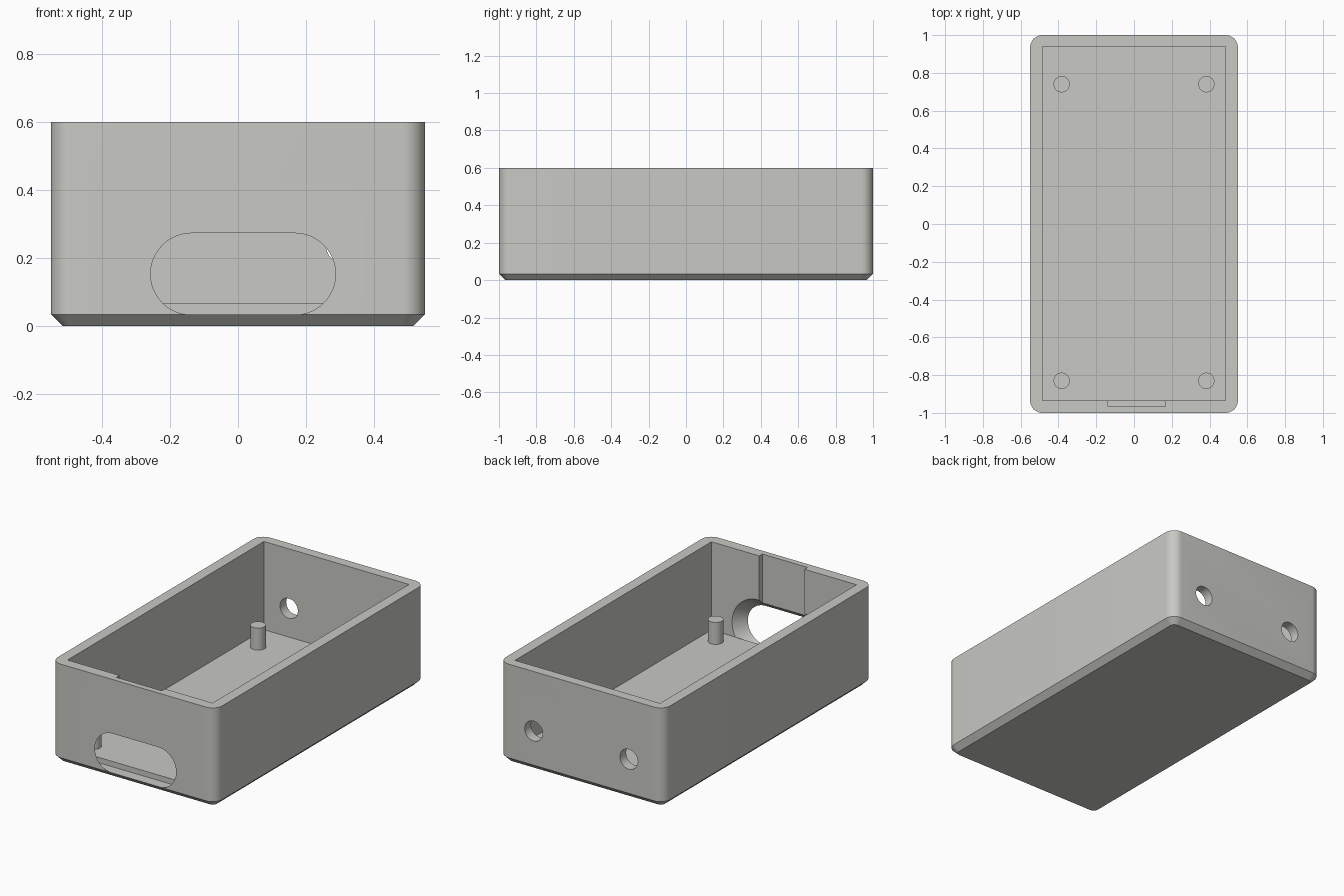
import bpy, bmesh, math
from mathutils import Vector

if "Cube" in bpy.data.objects:
    bpy.data.objects.remove(bpy.data.objects["Cube"])

grey = bpy.data.materials.new("warm_grey")
grey.diffuse_color = (0.58, 0.58, 0.55, 1)
grey.use_nodes = True
grey.node_tree.nodes["Principled BSDF"].inputs["Base Color"].default_value = grey.diffuse_color


def make_object(name, bm):
    bmesh.ops.recalc_face_normals(bm, faces=bm.faces)
    mesh = bpy.data.meshes.new(name)
    bm.to_mesh(mesh)
    bm.free()
    mesh.materials.append(grey)
    obj = bpy.data.objects.new(name, mesh)
    bpy.context.collection.objects.link(obj)
    return obj


def loft(loops):
    """Closed solid through rings that have equal point counts."""
    bm = bmesh.new()
    rings = [[bm.verts.new(p) for p in loop] for loop in loops]
    n = len(rings[0])
    for a, b in zip(rings, rings[1:]):
        for i in range(n):
            j = (i + 1) % n
            bm.faces.new((a[i], a[j], b[j], b[i]))
    bm.faces.new(rings[0])
    bm.faces.new(rings[-1])
    return bm


def rounded_rect(hx, hy, r, z, steps=10):
    pts = []
    for k, (sx, sy) in enumerate(((1, 1), (-1, 1), (-1, -1), (1, -1))):
        for i in range(steps + 1):
            a = math.pi / 2 * (k + i / steps)
            pts.append((sx * (hx - r) + r * math.cos(a),
                        sy * (hy - r) + r * math.sin(a), z))
    return pts


def stadium(y, r, cx=0.015, cz=0.153, half=0.152, steps=24):
    pts = []
    for side, start in ((1, -math.pi / 2), (-1, math.pi / 2)):
        for i in range(steps + 1):
            a = start + math.pi * i / steps
            pts.append((cx + side * half + r * math.cos(a), y, cz + r * math.sin(a)))
    return pts


def box(name, x0, x1, y0, y1, z0, z1):
    return make_object(name, loft([[(x0, y0, z), (x1, y0, z), (x1, y1, z), (x0, y1, z)]
                                   for z in (z0, z1)]))


def cylinder(name, r, start, end, n=40):
    start, end = Vector(start), Vector(end)
    q = (end - start).to_track_quat('Z', 'Y')
    ring = [q @ Vector((r * math.cos(2 * math.pi * i / n),
                        r * math.sin(2 * math.pi * i / n), 0)) for i in range(n)]
    return make_object(name, loft([[start + p for p in ring], [end + p for p in ring]]))


def cut(target, cutter):
    cutter.hide_render = True
    mod = target.modifiers.new("cut", 'BOOLEAN')
    mod.operation, mod.solver, mod.object = 'DIFFERENCE', 'EXACT', cutter
    bpy.context.view_layer.objects.active = target
    bpy.ops.object.modifier_apply(modifier=mod.name)
    bpy.data.objects.remove(cutter)


# Outer shell with rounded corners and a chamfered bottom edge
case = make_object("case", loft([
    rounded_rect(0.515, 0.965, 0.03, 0),
    rounded_rect(0.55, 1.0, 0.065, 0.034),
    rounded_rect(0.55, 1.0, 0.065, 0.6)]))

# Square-cornered cavity
cut(case, box("cavity_cutter", -0.485, 0.485, -0.935, 0.94, 0.067, 0.7))

# Front port, flared towards the inside and flat along the bottom
flare = 0.06 / 0.065
port = loft([stadium(y, 0.12 + flare * (y + 1)) for y in (-1.01, -0.934)])
cut_ring = bmesh.ops.bisect_plane(port, geom=port.verts[:] + port.edges[:] + port.faces[:],
                                  plane_co=(0, 0, 0.0345), plane_no=(0, 0, 1),
                                  clear_inner=True)["geom_cut"]
bmesh.ops.holes_fill(port, edges=[e for e in port.edges if e.is_boundary], sides=0)
cut(case, make_object("port_cutter", port))

# Shallow recess in the inner front wall above the port
cut(case, box("recess_cutter", -0.138, 0.166, -0.965, -0.9, 0.25, 0.7))

# Two round holes in the back wall
for x in (-0.318, 0.318):
    cut(case, cylinder("hole_cutter", 0.06, (x, 0.9, 0.24), (x, 1.1, 0.24)))

# Four mounting posts on the floor
parts = [case]
for y, place in ((-0.83, "front"), (0.74, "back")):
    for x, side in ((-0.383, "left"), (0.383, "right")):
        parts.append(cylinder(f"{place}_{side}_post", 0.043, (x, y, 0.06), (x, y, 0.2)))

# Smooth the curves, keep the edges crisp
for obj in parts:
    bpy.ops.object.select_all(action='DESELECT')
    obj.select_set(True)
    bpy.context.view_layer.objects.active = obj
    bpy.ops.object.shade_smooth_by_angle(angle=math.radians(30))
